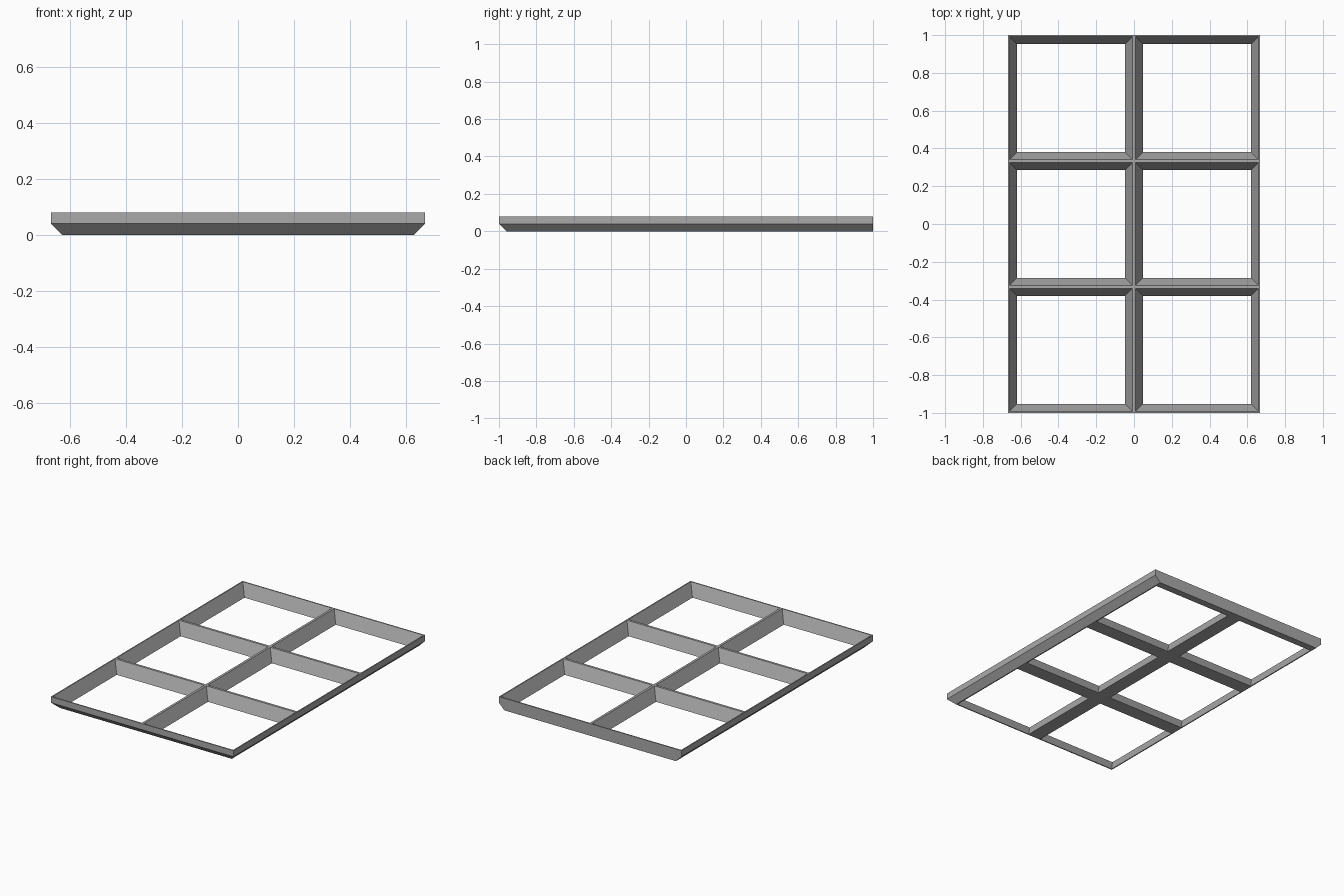
import bpy, bmesh

# Remove the default cube
cube = bpy.data.objects.get("Cube")
if cube:
    bpy.data.objects.remove(cube, do_unlink=True)

HALF_X, HALF_Y, HEIGHT = 0.667, 1.0, 0.08
CHAMFER = 0.04
COLS, ROWS = 2, 3

grey = bpy.data.materials.new("frame grey")
grey.use_nodes = True
colour = (0.4, 0.4, 0.4, 1)
grey.diffuse_color = colour
grey.node_tree.nodes["Principled BSDF"].inputs["Base Color"].default_value = colour

bm = bmesh.new()


def layer(z, cut=0.0):
    """Cell grid at height z, with left, right and front borders drawn in by cut."""
    verts = [[bm.verts.new((HALF_X * (2 * i / COLS - 1), HALF_Y * (2 * j / ROWS - 1), z))
              for i in range(COLS + 1)] for j in range(ROWS + 1)]
    for row in verts:
        row[0].co.x += cut
        row[-1].co.x -= cut
    for v in verts[0]:
        v.co.y += cut
    ring = (verts[0] + [row[-1] for row in verts[1:-1]]
            + verts[-1][::-1] + [row[0] for row in verts[-2:0:-1]])
    return verts, ring


def join(a, b):
    """Wall between two matching closed loops of vertices."""
    for k in range(len(a)):
        bm.faces.new((a[k - 1], a[k], b[k], b[k - 1]))


def openings(z, verts, inset):
    """Flat lip around every opening; returns the opening loops."""
    loops = []
    for j in range(ROWS):
        for i in range(COLS):
            outer = [verts[j][i], verts[j][i + 1], verts[j + 1][i + 1], verts[j + 1][i]]
            x0, x1 = (HALF_X * (2 * (i + s) / COLS - 1) for s in (0, 1))
            y0, y1 = (HALF_Y * (2 * (j + s) / ROWS - 1) for s in (0, 1))
            x0, x1, y0, y1 = x0 + inset, x1 - inset, y0 + inset, y1 - inset
            inner = [bm.verts.new((x, y, z))
                     for x, y in ((x0, y0), (x1, y0), (x1, y1), (x0, y1))]
            join(outer, inner)
            loops.append(inner)
    return loops


# Top, middle and drawn-in bottom outlines
top, top_ring = layer(HEIGHT)
_, mid_ring = layer(HEIGHT / 2)
bottom, bottom_ring = layer(0, CHAMFER)

# Outer walls with the chamfer below
join(top_ring, mid_ring)
join(mid_ring, bottom_ring)

# Tapered walls of the six openings
for upper, lower in zip(openings(HEIGHT, top, 0.008), openings(0, bottom, 0.047)):
    join(upper, lower)

# Drop the unused inner vertices of the middle outline
bmesh.ops.delete(bm, geom=[v for v in bm.verts if not v.link_faces], context='VERTS')
bmesh.ops.recalc_face_normals(bm, faces=bm.faces)

mesh = bpy.data.meshes.new("lattice_frame")
bm.to_mesh(mesh)
bm.free()
mesh.materials.append(grey)
frame = bpy.data.objects.new("lattice_frame", mesh)
bpy.context.collection.objects.link(frame)
